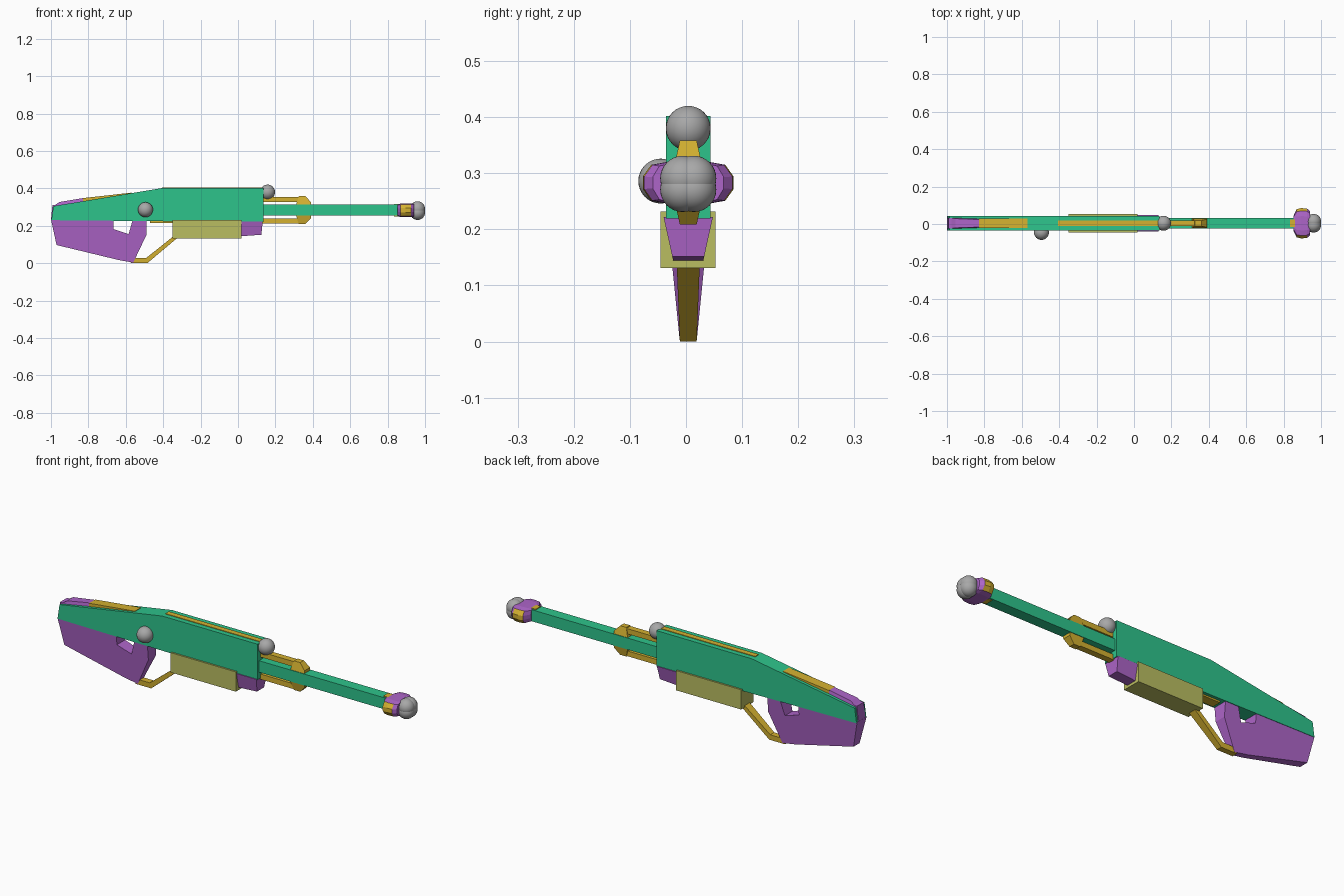
import bpy, bmesh

if "Cube" in bpy.data.objects:
    bpy.data.objects.remove(bpy.data.objects["Cube"])

Y0 = 0.004  # mid plane of the model


def material(name, rgb):
    m = bpy.data.materials.new(name)
    m.diffuse_color = (*rgb, 1)
    m.use_nodes = True
    m.node_tree.nodes["Principled BSDF"].inputs["Base Color"].default_value = m.diffuse_color
    return m


GREEN = material("green", (0.027, 0.55, 0.26))
PURPLE = material("purple", (0.42, 0.13, 0.58))
YELLOW = material("yellow", (0.66, 0.44, 0.03))
OLIVE = material("olive", (0.49, 0.51, 0.12))
GREY = material("grey", (0.39, 0.39, 0.39))


def finish(name, bm, *mats):
    bmesh.ops.recalc_face_normals(bm, faces=bm.faces)
    me = bpy.data.meshes.new(name)
    bm.to_mesh(me)
    bm.free()
    for m in mats:
        me.materials.append(m)
    ob = bpy.data.objects.new(name, me)
    bpy.context.collection.objects.link(ob)
    return ob


def prism(name, pts, mat, width, slope=0.0, zref=0.0):
    """Side profile (x, z) given thickness; half width changes linearly with z."""
    bm = bmesh.new()
    sides = []
    for s in (-1, 1):
        sides.append([bm.verts.new((x, Y0 + s * (width + slope * (z - zref)), z)) for x, z in pts])
        bm.faces.new(sides[-1])
    n = len(pts)
    for i in range(n):
        j = (i + 1) % n
        bm.faces.new((sides[0][i], sides[0][j], sides[1][j], sides[1][i]))
    return finish(name, bm, mat)


def box(name, x0, x1, z0, z1, width, mat):
    return prism(name, [(x0, z0), (x1, z0), (x1, z1), (x0, z1)], mat, width)


def ball(name, x, y, z):
    bm = bmesh.new()
    bmesh.ops.create_uvsphere(bm, u_segments=32, v_segments=16, radius=0.04)
    bmesh.ops.translate(bm, verts=bm.verts, vec=(x, y, z))
    for f in bm.faces:
        f.smooth = True
    finish(name, bm, GREY)


# receiver, barrel and magazine
prism("receiver", [(-0.998, 0.23), (0.136, 0.219), (0.136, 0.402), (-0.404, 0.402), (-0.987, 0.305)], GREEN, 0.04)
box("barrel", 0.12, 0.87, 0.254, 0.313, 0.028, GREEN)
box("magazine", -0.35, 0.019, 0.131, 0.232, 0.049, OLIVE)

# stock with thumb opening and pistol grip
prism("stock", [(-1.0, 0.235), (-0.97, 0.097), (-0.634, 0.016), (-0.56, 0.003), (-0.49, 0.15), (-0.49, 0.225),
                (-0.565, 0.225), (-0.585, 0.155), (-0.666, 0.182), (-0.666, 0.235)], PURPLE, 0.015, 0.1)
prism("butt_plate", [(-1.0, 0.23), (-0.98, 0.23), (-0.975, 0.312), (-0.992, 0.312)], PURPLE, 0.028)

# cheek rest on the sloping top
prism("cheek_rest_rear", [(-0.99, 0.303), (-0.83, 0.325), (-0.83, 0.348), (-0.955, 0.327)], PURPLE, 0.028, -0.2, 0.31)
prism("cheek_rest_front", [(-0.83, 0.325), (-0.57, 0.37), (-0.57, 0.377), (-0.83, 0.348)], YELLOW, 0.025)
box("top_strip", -0.405, 0.137, 0.395, 0.405, 0.014, YELLOW)

# trigger guard and underside strip
prism("trigger_guard", [(-0.575, 0.0), (-0.485, 0.0), (-0.33, 0.13), (-0.33, 0.156), (-0.492, 0.027), (-0.56, 0.027)],
      YELLOW, 0.015, 0.04)
box("underside_strip", -0.47, -0.3, 0.216, 0.226, 0.024, YELLOW)

# fore grip ahead of the magazine
prism("fore_grip", [(0.0, 0.222), (0.0, 0.143), (0.125, 0.152), (0.132, 0.222)], PURPLE, 0.027, 0.22, 0.145)

# guide rods above and below the barrel, each with a chamfered end block
for name, s, base in (("upper", 1, 0.313), ("lower", -1, 0.254)):
    def place(pts):
        return [(x, base + s * h) for x, h in pts]
    prism(name + "_rod", place([(0.12, 0.014), (0.34, 0.014), (0.34, 0.041), (0.12, 0.041)]), YELLOW, 0.016)
    prism(name + "_rod_block", place([(0.31, -0.003), (0.39, -0.003), (0.39, 0.014), (0.36, 0.045), (0.325, 0.045)]),
          YELLOW, 0.025, -0.22 * s, base)

# muzzle brake: lofted section, outward faces yellow
box("muzzle_collar", 0.835, 0.87, 0.25, 0.317, 0.02, YELLOW)
half = [(0.038, 0.037), (0.066, 0.032), (0.081, 0.011), (0.081, -0.011), (0.066, -0.032), (0.038, -0.037)]
section = half + [(-y, -z) for y, z in half]
bm = bmesh.new()
rings = []
for x, k in ((0.853, 0.5), (0.87, 0.93), (0.895, 1.0), (0.925, 0.97), (0.942, 0.78)):
    rings.append([bm.verts.new((x, Y0 + y * k, 0.283 + z * (0.7 + 0.3 * k))) for y, z in section])
for a, b in zip(rings, rings[1:]):
    for i in range(12):
        j = (i + 1) % 12
        bm.faces.new((a[i], a[j], b[j], b[i]))
bm.faces.new(rings[0])
bm.faces.new(rings[-1])
bmesh.ops.recalc_face_normals(bm, faces=bm.faces)
for f in bm.faces:
    f.material_index = 1 if abs(f.normal.y) > 0.55 and abs(f.normal.x) < 0.55 else 0
finish("muzzle_brake", bm, PURPLE, YELLOW)

# round knobs
ball("sight_knob", 0.158, Y0, 0.38)
ball("side_knob", -0.495, -0.045, 0.286)
for i, (dy, dz) in enumerate(((-1, -1), (-1, 1), (1, -1), (1, 1))):
    ball(f"muzzle_knob_{i + 1}", 0.96, Y0 + 0.01 * dy, 0.281 + 0.01 * dz)
